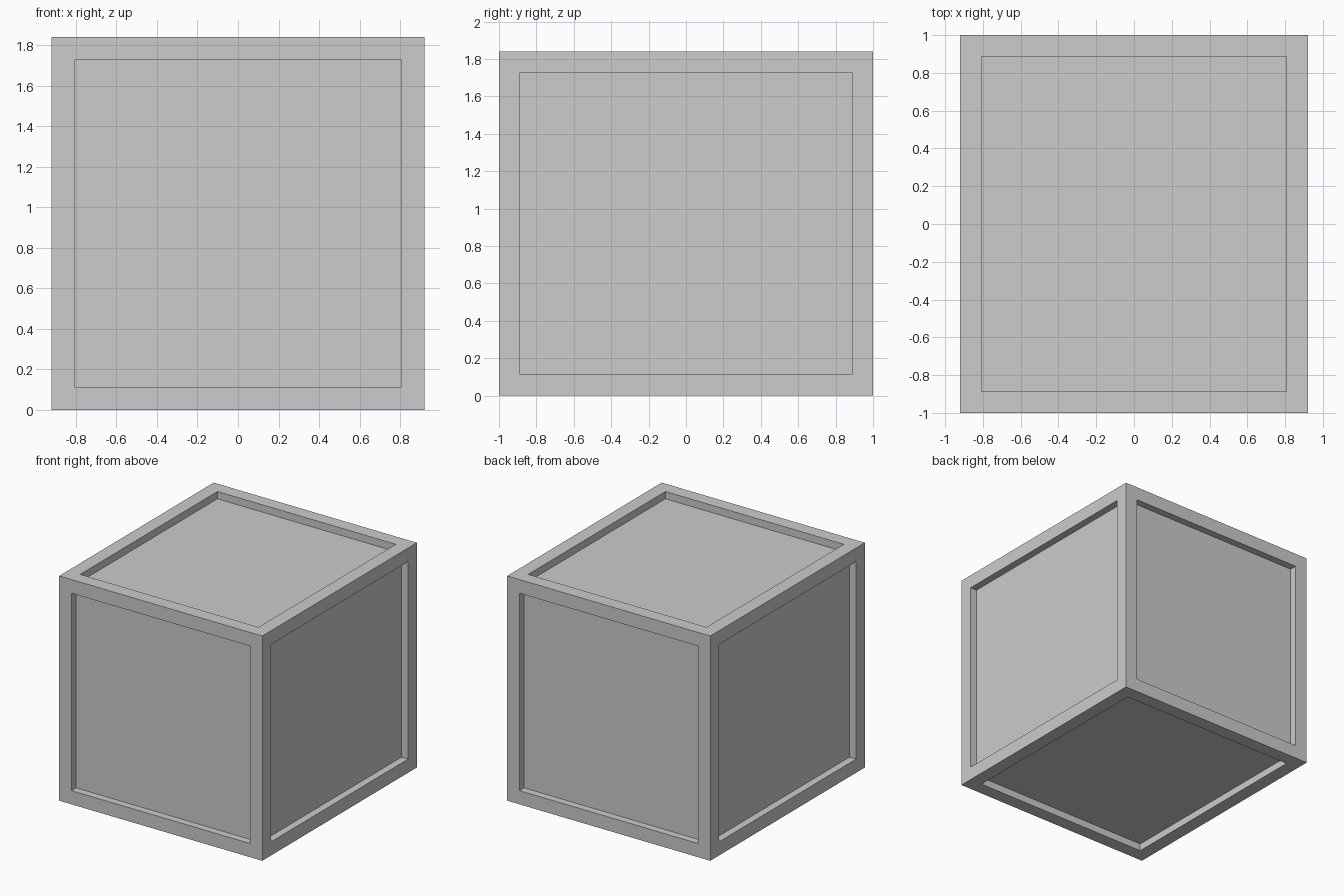
import bpy
import bmesh
from mathutils import Vector

SIZE = Vector((1.84, 2.0, 1.84))
BORDER = 0.112
DEPTH = 0.06

default = bpy.data.objects.get("Cube")
if default:
    bpy.data.objects.remove(default, do_unlink=True)

# Single plain grey
grey = bpy.data.materials.new("light_grey")
grey.use_nodes = True
grey.diffuse_color = (0.604, 0.604, 0.604, 1)
grey.node_tree.nodes["Principled BSDF"].inputs["Base Color"].default_value = grey.diffuse_color

# Solid block standing on the ground
bm = bmesh.new()
bmesh.ops.create_cube(bm, size=1)
bmesh.ops.scale(bm, vec=SIZE, verts=bm.verts)
bmesh.ops.translate(bm, vec=(0, 0, SIZE.z / 2), verts=bm.verts)
bm.normal_update()

# Frame border on every side
panels = list(bm.faces)
bmesh.ops.inset_individual(bm, faces=panels, thickness=BORDER, use_even_offset=True)
bm.normal_update()

# Panels sunk straight in behind the frame
sunk = bmesh.ops.extrude_discrete_faces(bm, faces=panels)["faces"]
bm.normal_update()
for face in sunk:
    bmesh.ops.translate(bm, vec=face.normal * -DEPTH, verts=face.verts[:])
bm.normal_update()

mesh = bpy.data.meshes.new("panelled_crate")
bm.to_mesh(mesh)
bm.free()
mesh.materials.append(grey)
crate = bpy.data.objects.new("panelled_crate", mesh)
bpy.context.collection.objects.link(crate)
